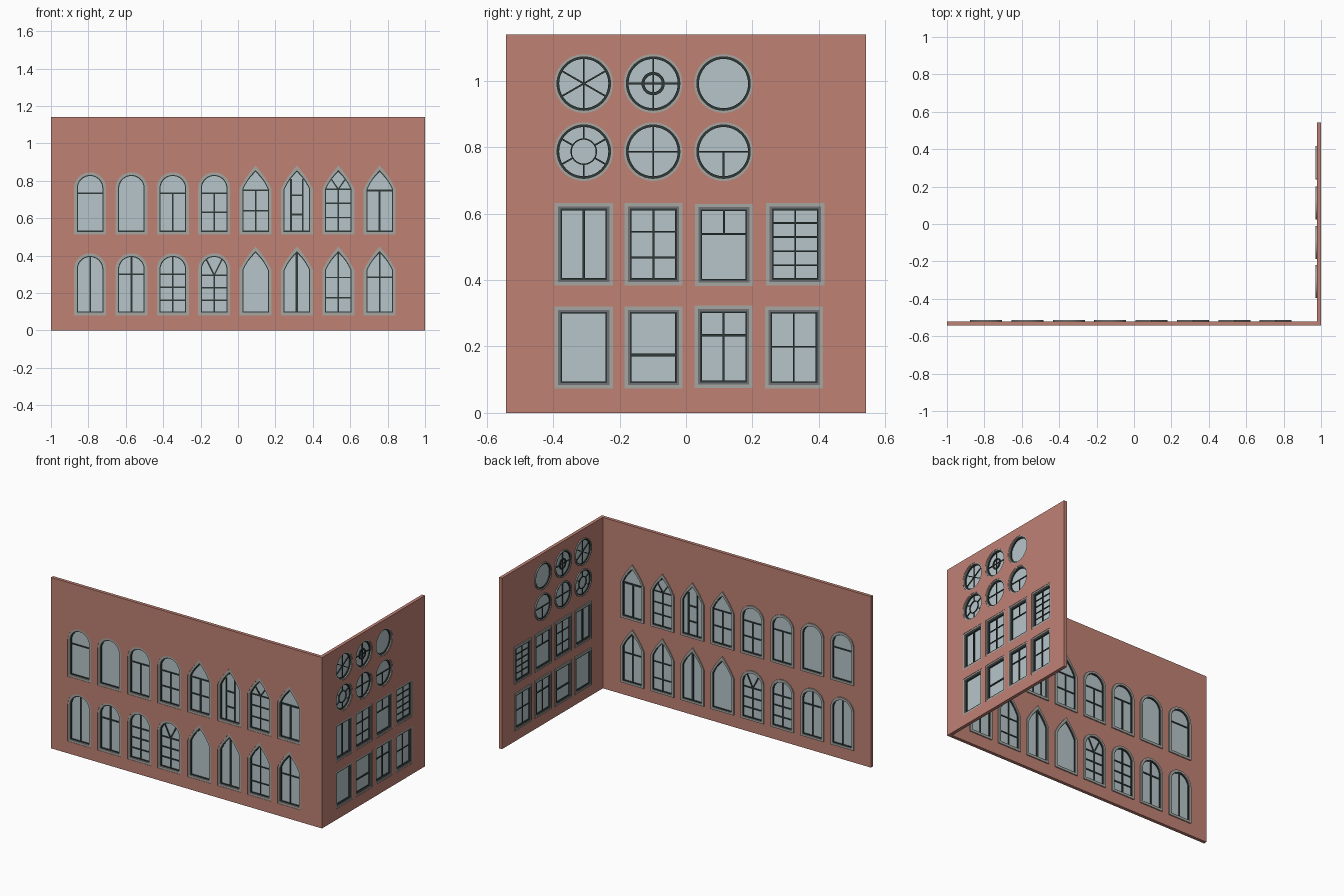
import bpy, bmesh
from math import sin, cos, pi, atan2, hypot
from mathutils import Matrix

if "Cube" in bpy.data.objects:
    bpy.data.objects.remove(bpy.data.objects["Cube"])


def material(name, rgb):
    m = bpy.data.materials.new(name)
    m.diffuse_color = (*rgb, 1)
    m.use_nodes = True
    m.node_tree.nodes["Principled BSDF"].inputs["Base Color"].default_value = m.diffuse_color
    return m


BRICK = material("brick_red", (0.52, 0.22, 0.175))
STONE = material("stone_grey", (0.38, 0.38, 0.36))
LINING = material("lining_grey", (0.16, 0.17, 0.18))
DARK = material("dark_metal", (0.03, 0.042, 0.04))
GLASS = material("pale_glass", (0.47, 0.56, 0.59))

THICK = 0.022
# wall frames: local x runs along the wall, y is up, z points outwards
FRONT = Matrix.Translation((0, -0.5425, 0)) @ Matrix.Rotation(pi / 2, 4, 'X')
RIGHT = (Matrix.Translation((1, 0, 0)) @ Matrix.Rotation(pi / 2, 4, 'Z')
         @ Matrix.Rotation(pi / 2, 4, 'X'))


def add_object(name, mesh, mat, frame):
    ob = bpy.data.objects.new(name, mesh)
    mesh.materials.clear()
    mesh.materials.append(mat)
    ob.matrix_world = frame
    bpy.context.collection.objects.link(ob)


def slab(name, loops, d0, d1, mat, frame):
    """Extrude flat outlines (inner outlines become holes) from depth d0 to d1."""
    cu = bpy.data.curves.new(name, 'CURVE')
    cu.dimensions, cu.fill_mode, cu.extrude = '2D', 'BOTH', (d1 - d0) / 2
    for loop in loops:
        s = cu.splines.new('POLY')
        s.points.add(len(loop) - 1)
        for p, (x, y) in zip(s.points, loop):
            p.co = (x, y, 0, 1)
        s.use_cyclic_u = True
    tmp = bpy.data.objects.new("tmp", cu)
    bpy.context.collection.objects.link(tmp)
    dg = bpy.context.evaluated_depsgraph_get()
    me = bpy.data.meshes.new_from_object(tmp.evaluated_get(dg))
    bpy.data.objects.remove(tmp)
    bm = bmesh.new()
    bm.from_mesh(me)
    bmesh.ops.remove_doubles(bm, verts=bm.verts, dist=1e-5)
    bmesh.ops.translate(bm, verts=bm.verts, vec=(0, 0, -(d0 + d1) / 2))
    bmesh.ops.recalc_face_normals(bm, faces=bm.faces)
    bm.to_mesh(me)
    bm.free()
    add_object(name, me, mat, frame)


def bars_mesh(name, bars, d0, d1, frame):
    """One box per glazing bar (x0, y0, x1, y1, width)."""
    bm = bmesh.new()
    for x0, y0, x1, y1, w in bars:
        m = (Matrix.Translation(((x0 + x1) / 2, (y0 + y1) / 2, -(d0 + d1) / 2))
             @ Matrix.Rotation(atan2(y1 - y0, x1 - x0), 4, 'Z')
             @ Matrix.Diagonal((hypot(x1 - x0, y1 - y0), w, d1 - d0, 1)))
        bmesh.ops.create_cube(bm, size=1, matrix=m)
    me = bpy.data.meshes.new(name)
    bm.to_mesh(me)
    bm.free()
    add_object(name, me, DARK, frame)


# outlines, each shrunk inwards by t
def rect(x0, x1, y0, y1):
    return [(x0, y0), (x1, y0), (x1, y1), (x0, y1)]


def circle(u, v, r, n=48):
    return [(u + r * cos(2 * pi * i / n), v + r * sin(2 * pi * i / n)) for i in range(n)]


def arched(u, v, t):
    w = 0.0855 - t
    arc = [(u + w * cos(pi * i / 24), v + 0.247 + w * sin(pi * i / 24)) for i in range(25)]
    return [(u - w, v + t), (u + w, v + t)] + arc


def pointed(u, v, t):
    w, spring, apex = 0.0855 - t, 0.243, 0.369 - 1.7 * t
    side = [(w * (1 - k / 6) + 0.007 * sin(pi * k / 6), spring + (apex - spring) * k / 6)
            for k in range(6)]
    return ([(u - w, v + t), (u + w, v + t)] + [(u + x, v + y) for x, y in side]
            + [(u, v + apex)] + [(u - x, v + y) for x, y in reversed(side)])


def round_win(u, v, t):
    return circle(u, v, 0.0885 - t)


def square_win(u, v, t):
    return rect(u - 0.0875 + t, u + 0.0875 - t, v - 0.124 + t, v + 0.124 - t)


def build_side(prefix, frame, outline, steps, windows):
    """Surround, lining, sash and glass for windows of one shape."""
    def rings(a, b):
        return [o for u, v in windows for o in (outline(u, v, a), outline(u, v, b))]
    a, b, c, d = steps
    slab(prefix + "_surrounds", rings(0, a), 0.002, 0.029, STONE, frame)
    if b > a:
        slab(prefix + "_linings", rings(a, b), 0.006, 0.026, LINING, frame)
    slab(prefix + "_sashes", rings(b, c), 0.010, 0.024, DARK, frame)
    slab(prefix + "_glass", [outline(u, v, d) for u, v in windows], 0.016, 0.018, GLASS, frame)
    return [outline(u, v, 0) for u, v in windows]


# front wall windows: rows by base height, columns left to right
cols = [-0.791 + 0.2212 * i for i in range(8)]
LOW, HIGH = 0.08, 0.513
# per window: horizontal bar heights, vertical bar top, bar width
ARCH, PEAK = 0.315, 0.338
patterns = {
    HIGH: [([.22], 0, .008), ([], 0, .008), ([.22], .22, .008), ([.22, .118], .22, .008),
           ([.236, .127], .236, .008), ([], 0, .008), ([.241, .167, .091], .241, .007),
           ([.236], .236, .011)],
    LOW: [([], ARCH, .008), ([.22], ARCH, .009), ([.22, .15, .08], ARCH, .008),
          ([.215, .147, .08], .215, .008), ([], 0, .008), ([], PEAK, .013),
          ([.203, .094], PEAK, .007), ([.203], PEAK, .008)],
}
bars = []
for z, row in patterns.items():
    for u, (hs, top, w) in zip(cols, row):
        bars += [(u - 0.068, z + h, u + 0.068, z + h, w) for h in hs]
        if top:
            bars.append((u, z + 0.017, u, z + top, w))
for s in (-1, 1):
    # twin uprights, and the two V-shaped heads
    u = cols[5] + s * 0.032
    bars.append((u, HIGH + 0.017, u, HIGH + 0.297, .009))
    bars.append((cols[6], HIGH + .241, cols[6] + s * 0.036, HIGH + .294, .007))
    bars.append((cols[3], LOW + .215, cols[3] + s * 0.042, LOW + .300, .008))
bars += [(cols[5] - 0.032, HIGH + h, cols[5] + 0.032, HIGH + h, .009) for h in (.209, .107)]

front_steps = (0.0145, 0.0145, 0.020, 0.017)
holes = build_side("arched_window", FRONT, arched, front_steps,
                   [(u, z) for z in (LOW, HIGH) for u in cols[:4]])
holes += build_side("pointed_window", FRONT, pointed, front_steps,
                    [(u, z) for z in (LOW, HIGH) for u in cols[4:]])
bars_mesh("front_glazing_bars", bars, 0.011, 0.023, FRONT)
slab("front_wall", [rect(-1, 1, 0, 1.14)] + holes, 0, THICK, BRICK, FRONT)

# right wall round windows
ru, rz = (-0.308, -0.099, 0.113), (0.992, 0.787)
holes = build_side("round_window", RIGHT, round_win, (.008, .008, .0145, .012),
                   [(u, z) for u in ru for z in rz])
bars = []


def spoke(u, v, deg, r0, r1, w=.005):
    c, s = cos(deg * pi / 180), sin(deg * pi / 180)
    bars.append((u + r0 * c, v + r0 * s, u + r1 * c, v + r1 * s, w))


for a in range(30, 390, 60):
    spoke(ru[0], rz[0], a, 0, .077)
    spoke(ru[0], rz[1], a, .038, .077)
for a in range(0, 360, 90):
    spoke(ru[1], rz[0], a, 0, .077)
    spoke(ru[1], rz[1], a, 0, .077)
for a in (0, 180, 270):
    spoke(ru[2], rz[1], a, 0, .077)
slab("round_window_rings", [circle(ru[1], rz[0], r) for r in (.035, .026)]
     + [circle(ru[0], rz[1], r) for r in (.040, .036)], 0.010, 0.024, DARK, RIGHT)

# right wall rectangular windows: centre, horizontal bars, vertical span, bar width
squares = [
    (-.308, .508, [], (-.11, .11), .009), (-.098, .508, [.038, -.040], (-.11, .11), .005),
    (.114, .506, [.033], (.033, .11), .006),
    (.329, .508, [.064, .022, -.021, -.063], (-.11, .11), .005),
    (-.308, .197, [], None, .005), (-.098, .197, [-.022], None, .009),
    (.113, .199, [.035], (-.11, .11), .007), (.325, .197, [.002], (-.11, .11), .005)]
for u, v, hs, span, w in squares:
    bars += [(u - .07, v + h, u + .07, v + h, w) for h in hs]
    if span:
        bars.append((u, v + span[0], u, v + span[1], w))
holes += build_side("rectangular_window", RIGHT, square_win, (.0105, .017, .022, .019),
                    [(s[0], s[1]) for s in squares])
bars_mesh("right_glazing_bars", bars, 0.011, 0.023, RIGHT)
slab("right_wall", [rect(-0.5425 + THICK, 0.5425, 0, 1.14)] + holes, 0, THICK, BRICK, RIGHT)

# smooth the curved reveals, keep corners sharp
for ob in bpy.context.collection.objects:
    ob.select_set(True)
    bpy.context.view_layer.objects.active = ob
bpy.ops.object.shade_smooth_by_angle(angle=pi / 6)
